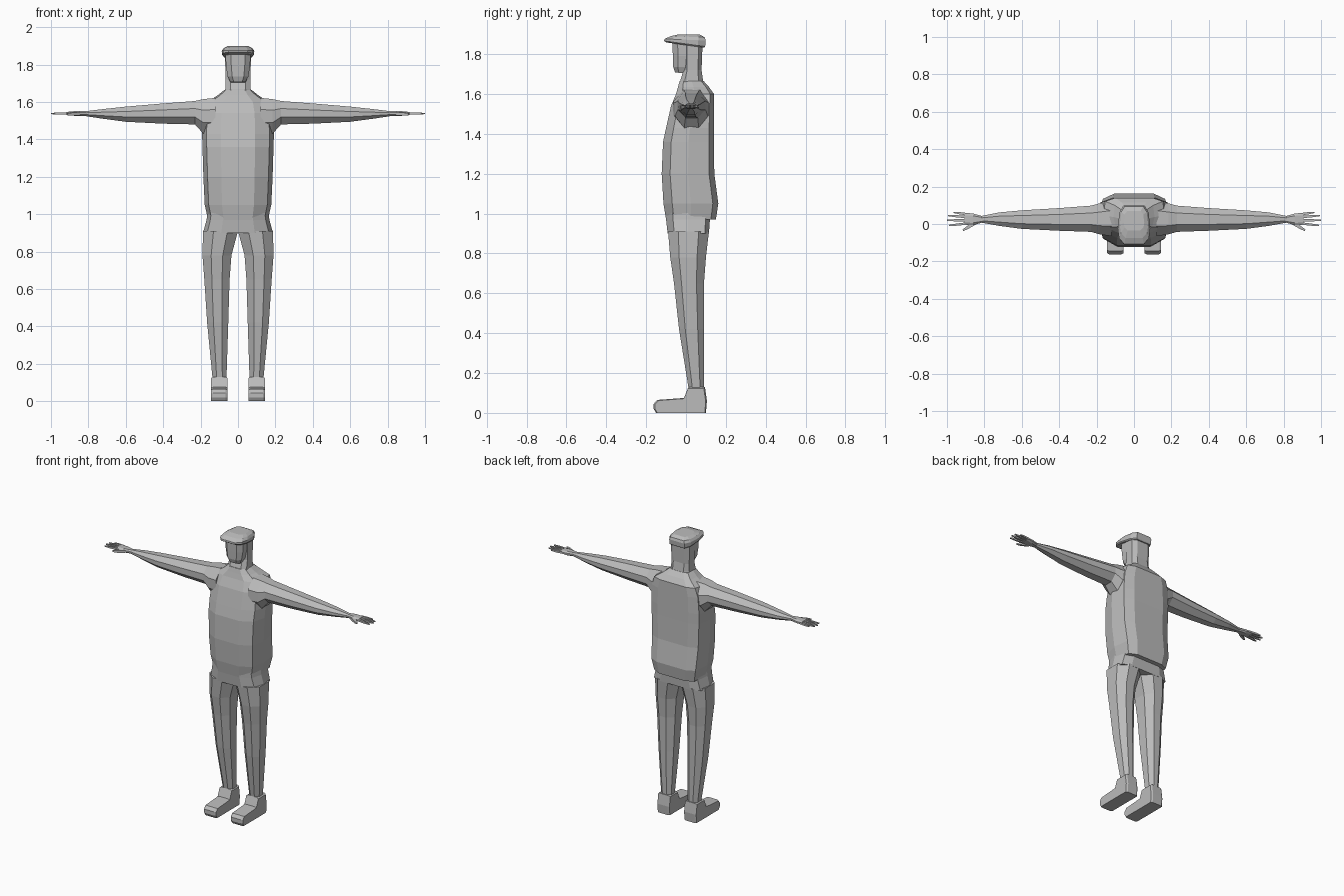
import bpy, bmesh
from mathutils import Vector

GREY = bpy.data.materials.new("plain grey")
GREY.diffuse_color = (0.5, 0.5, 0.5, 1)


def loft(name, rings, mirror=False):
    """Skin a closed, capped surface through rings of equal point count."""
    bm = bmesh.new()
    vs = [[bm.verts.new(p) for p in r] for r in rings]
    n = len(vs[0])
    for a, b in zip(vs, vs[1:]):
        for i in range(n):
            j = (i + 1) % n
            bm.faces.new((a[i], a[j], b[j], b[i]))
    bm.faces.new(vs[0])
    bm.faces.new(vs[-1])
    bmesh.ops.recalc_face_normals(bm, faces=bm.faces)
    me = bpy.data.meshes.new(name)
    bm.to_mesh(me)
    bm.free()
    me.materials.append(GREY)
    ob = bpy.data.objects.new(name, me)
    bpy.context.collection.objects.link(ob)
    if mirror:
        ob.modifiers.new("Mirror", 'MIRROR').use_mirror_merge = False
    return ob


def body_ring(z, w, front, back, tilt=0.0):
    """Ten-sided body section; tilt raises the back."""
    d = back - front
    half = [(0.48 * w, front), (0.88 * w, front + 0.16 * d), (w, front + 0.5 * d),
            (0.93 * w, back - 0.1 * d), (0.6 * w, back)]
    pts = half + [(-x, y) for x, y in reversed(half)]
    return [(x, y, z + tilt * (y - front) / d) for x, y in pts]


def octagon(x0, x1, y0, y1, cx=0.3, cy=0.25):
    """Chamfered rectangle in a plane."""
    a, b = (x1 - x0) * cx, (y1 - y0) * cy
    return [(x0 + a, y0), (x1 - a, y0), (x1, y0 + b), (x1, y1 - b),
            (x1 - a, y1), (x0 + a, y1), (x0, y1 - b), (x0, y0 + b)]


# Jacket, with its hem standing out at the back
loft("jacket", [body_ring(*r) for r in [
    (0.97, 0.160, -0.100, 0.150), (1.05, 0.178, -0.113, 0.162),
    (1.20, 0.185, -0.122, 0.142), (1.36, 0.190, -0.115, 0.140),
    (1.43, 0.192, -0.100, 0.140), (1.54, 0.185, -0.075, 0.140),
    (1.60, 0.165, -0.050, 0.140), (1.635, 0.110, -0.040, 0.115),
    (1.665, 0.072, -0.032, 0.088)]])

# Hips
loft("hips", [body_ring(*r) for r in [
    (0.90, 0.187, -0.092, 0.115), (0.97, 0.168, -0.100, 0.120),
    (1.03, 0.160, -0.105, 0.120)]])

# Trouser legs
legs = [(0.11, 0.062, 0.135, 0.015, 0.090), (0.42, 0.052, 0.165, -0.035, 0.090),
        (0.65, 0.045, 0.180, -0.060, 0.090), (0.78, 0.035, 0.190, -0.079, 0.100),
        (0.91, 0.000, 0.187, -0.090, 0.115)]
loft("trouser_leg", [[(x, y, z) for x, y in octagon(a, b, c, d)]
                     for z, a, b, c, d in legs], True)

# Shoes: side profile lofted across the foot
shoe = [(-0.15, 0), (-0.162, 0.02), (-0.162, 0.045), (-0.145, 0.065), (-0.01, 0.075),
        (0.012, 0.13), (0.095, 0.13), (0.105, 0.06), (0.10, 0)]
loft("shoe", [[(x, -0.02 + (y + 0.02) * s, z * s) for y, z in shoe]
              for x, s in [(0.055, 0.95), (0.066, 1), (0.134, 1), (0.145, 0.95)]], True)

# Arms: x, front, back, bottom, top
arms = [(0.12, -0.065, 0.125, 1.43, 1.622), (0.185, -0.055, 0.110, 1.43, 1.615),
        (0.23, -0.042, 0.098, 1.48, 1.605), (0.40, -0.036, 0.085, 1.484, 1.592),
        (0.60, -0.026, 0.073, 1.494, 1.575), (0.72, -0.010, 0.062, 1.510, 1.562),
        (0.82, 0.008, 0.042, 1.525, 1.550)]
loft("arm", [[(x, y, z) for y, z in octagon(a, b, c, d, 0.28, 0.32)]
             for x, a, b, c, d in arms], True)

# Palm
palm = [(0.81, 0.008, 0.042, 1.526, 1.550), (0.86, -0.006, 0.056, 1.524, 1.552),
        (0.905, -0.006, 0.060, 1.530, 1.548)]
loft("palm", [[(x, y, z) for y, z in octagon(a, b, c, d, 0.2, 0.3)]
              for x, a, b, c, d in palm], True)


def finger(name, start, end, r):
    """Tapered square rod lying in the hand plane."""
    s, e = Vector(start), Vector(end)
    side = Vector((-(e - s).y, (e - s).x, 0)).normalized()
    up = Vector((0, 0, 1))
    rings = []
    for t, k in [(0, 1), (0.6, 0.9), (1, 0.5)]:
        c = s.lerp(e, t)
        rings.append([c + (side * u + up * v) * r * k
                      for u, v in [(-1, -1), (1, -1), (1, 1), (-1, 1)]])
    loft(name, rings, True)


# Fingers and thumb
for name, y0, x1, y1 in [("little_finger", 0.052, 0.965, 0.062),
                         ("ring_finger", 0.037, 0.995, 0.045),
                         ("middle_finger", 0.020, 1.0, 0.020),
                         ("index_finger", 0.003, 0.99, -0.008)]:
    finger(name, (0.89, y0, 1.539), (x1, y1, 1.538), 0.0065)
finger("thumb", (0.85, 0.005, 1.536), (0.915, -0.034, 1.534), 0.009)

# Neck and back of the head
loft("neck", [[(x, y, z) for x, y in octagon(-w, w, f, b, 0.2, 0.2)]
              for z, w, f, b in [(1.63, 0.078, -0.035, 0.095), (1.67, 0.068, -0.028, 0.085),
                                 (1.72, 0.066, -0.012, 0.078), (1.85, 0.070, -0.015, 0.083)]])

# Face, with the jaw rising toward the back
loft("face", [[(x, y, z + t * (y - f)) for x, y in octagon(-w, w, f, b, 0.22, 0.22)]
              for z, w, f, b, t in [(1.708, 0.040, -0.055, 0.03, -0.1),
                                    (1.735, 0.055, -0.064, 0.04, 0),
                                    (1.79, 0.064, -0.066, 0.05, 0),
                                    (1.86, 0.068, -0.068, 0.05, 0)]])


# Flat cap, sloping down to the back
def cap_ring(z_front, z_back, w, f, b):
    half = [(0.6 * w, f), (0.92 * w, f + 0.16 * (b - f)), (w, f + 0.4 * (b - f)),
            (0.9 * w, b - 0.18 * (b - f)), (0.65 * w, b)]
    pts = half + [(-x, y) for x, y in reversed(half)]
    return [(x, y, z_front + (z_back - z_front) * (y - f) / (b - f)) for x, y in pts]


loft("flat_cap", [cap_ring(*r) for r in [
    (1.858, 0.0 + 1.832, 0.080, -0.098, 0.092), (1.866, 1.838, 0.086, -0.110, 0.096),
    (1.876, 1.868, 0.087, -0.108, 0.099), (1.890, 1.884, 0.076, -0.075, 0.094),
    (1.899, 1.897, 0.055, -0.035, 0.070)]])
